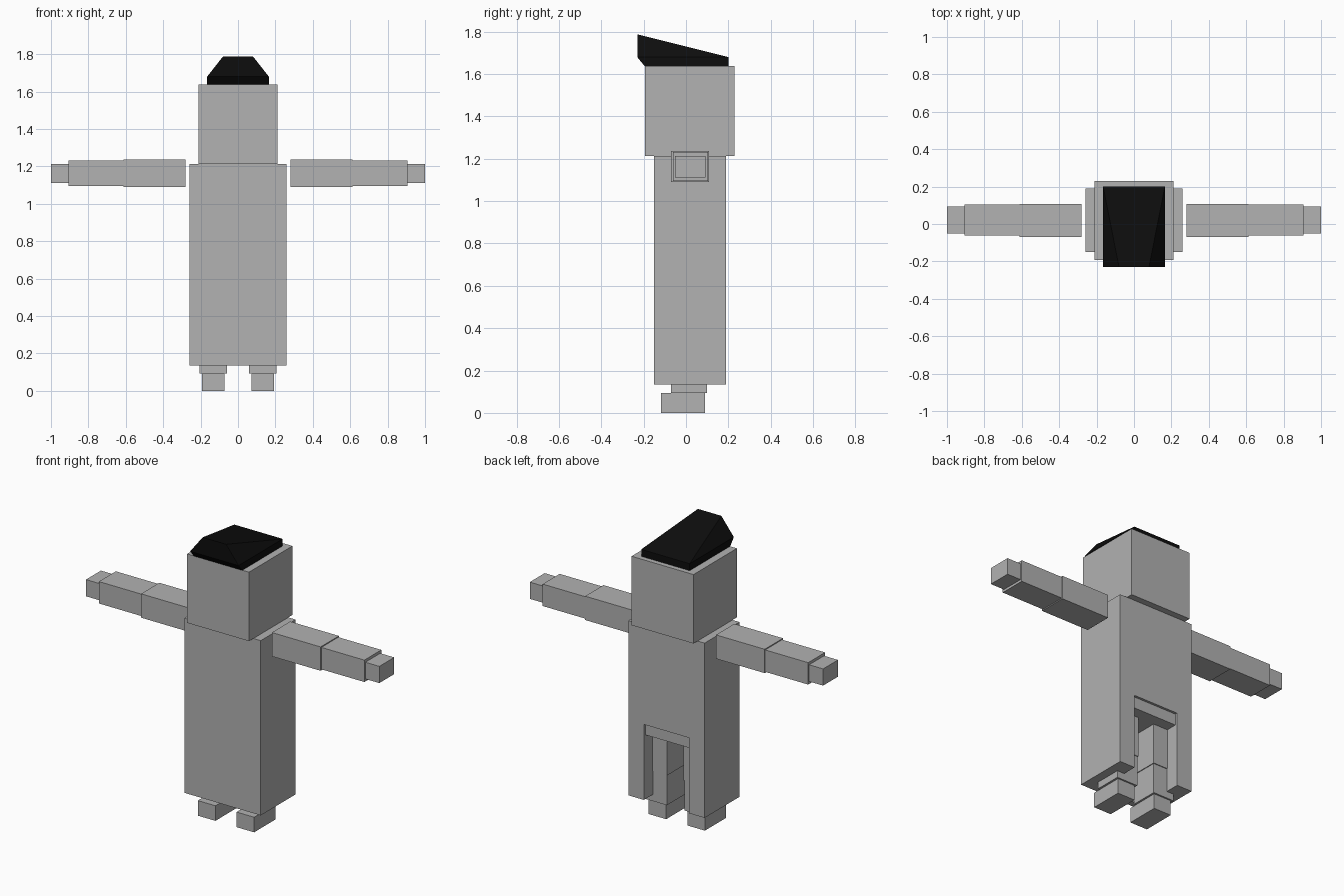
import bpy, bmesh

cube = bpy.data.objects.get("Cube")
if cube:
    bpy.data.objects.remove(cube, do_unlink=True)


def material(name, value):
    m = bpy.data.materials.new(name)
    m.use_nodes = True
    col = (value, value, value, 1)
    m.diffuse_color = col
    m.node_tree.nodes["Principled BSDF"].inputs["Base Color"].default_value = col
    return m


grey = material("light grey", 0.445)
black = material("hair black", 0.004)


def mesh_object(name, verts, faces, mat):
    me = bpy.data.meshes.new(name)
    bm = bmesh.new()
    vs = [bm.verts.new(v) for v in verts]
    for f in faces:
        bm.faces.new([vs[i] for i in f])
    bmesh.ops.recalc_face_normals(bm, faces=bm.faces)
    bm.to_mesh(me)
    bm.free()
    ob = bpy.data.objects.new(name, me)
    bpy.context.collection.objects.link(ob)
    me.materials.append(mat)
    return ob


def box(name, xs, ys, zs, mat=grey):
    """Box from its (min, max) range on each axis."""
    verts = [(x, y, z) for z in zs for y in ys for x in xs]
    faces = [(0, 1, 3, 2), (4, 5, 7, 6), (0, 1, 5, 4),
             (2, 3, 7, 6), (0, 2, 6, 4), (1, 3, 7, 5)]
    return mesh_object(name, verts, faces, mat)


# Robe: tall block with a slot cut in the lower back for the legs
robe = box("robe", (-0.26, 0.26), (-0.15, 0.19), (0.135, 1.212))
cutter = box("slot_cutter", (-0.155, 0.155), (-0.11, 0.3), (0.0, 0.60))
cutter.hide_render = True
mod = robe.modifiers.new("slot", "BOOLEAN")
mod.operation = "DIFFERENCE"
mod.solver = "EXACT"
mod.object = cutter
bpy.context.view_layer.objects.active = robe
bpy.ops.object.modifier_apply(modifier="slot")
bpy.data.objects.remove(cutter, do_unlink=True)

# Hips, showing as a band at the top of the slot
box("hips", (-0.2, 0.2), (-0.12, 0.175), (0.53, 0.8))

# Head
box("head", (-0.212, 0.21), (-0.193, 0.23), (1.212, 1.637))

# Hair: flared fringe, top sloping down and widening to the back
w, t = 0.165, 0.08
hair = [(-w, -0.195, 1.637), (w, -0.195, 1.637), (w, 0.2, 1.637), (-w, 0.2, 1.637),
        (-w, -0.23, 1.68), (w, -0.23, 1.68), (w, 0.2, 1.68), (-w, 0.2, 1.68),
        (-t, -0.23, 1.788), (t, -0.23, 1.788)]
mesh_object("hair", hair, [(0, 1, 2, 3), (0, 1, 5, 4), (1, 2, 6, 5), (2, 3, 7, 6),
                           (3, 0, 4, 7), (4, 5, 9, 8), (5, 6, 9), (7, 4, 8),
                           (8, 9, 6, 7)], black)

# Limbs, given for the left side and mirrored
limbs = [
    ("upper_arm", (0.28, 0.612), (-0.07, 0.108), (1.09, 1.237)),
    ("forearm", (0.612, 0.905), (-0.062, 0.103), (1.096, 1.231)),
    ("hand", (0.905, 1.0), (-0.052, 0.093), (1.111, 1.214)),
    ("thigh", (0.055, 0.21), (-0.075, 0.105), (0.28, 0.56)),
    ("shin", (0.06, 0.205), (-0.07, 0.10), (0.093, 0.28)),
    ("foot", (0.072, 0.192), (-0.117, 0.09), (0.0, 0.093)),
]
for name, xs, ys, zs in limbs:
    box("left_" + name, xs, ys, zs)
    box("right_" + name, (-xs[1], -xs[0]), ys, zs)
